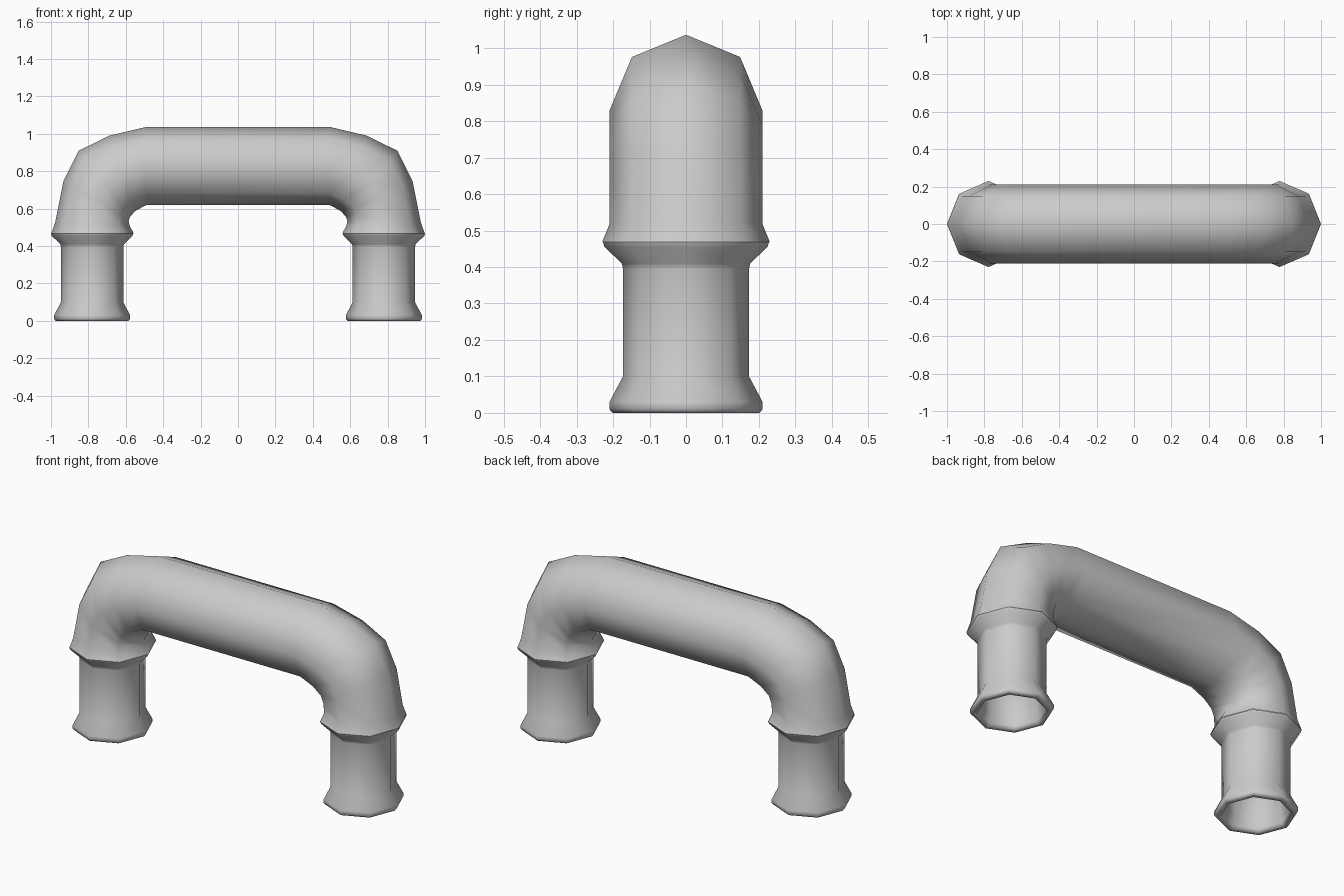
import bpy, bmesh, math
from mathutils import Vector

cube = bpy.data.objects.get("Cube")
if cube:
    bpy.data.objects.remove(cube)

SIDES = 8
LEG_X = 0.78

grey = bpy.data.materials.new("plain grey")
grey.use_nodes = True
colour = (0.6, 0.6, 0.6, 1)
grey.diffuse_color = colour
grey.node_tree.nodes["Principled BSDF"].inputs["Base Color"].default_value = colour


def ring(outer, inner, depth):
    """Eight-sided section spanning outer to inner (x, z), depth as y radius."""
    o, i = Vector((outer[0], 0, outer[1])), Vector((inner[0], 0, inner[1]))
    mid, half = (o + i) / 2, (o - i) / 2
    points = []
    for k in range(SIDES):
        a = math.tau * k / SIDES
        points.append(mid + half * math.cos(a) + Vector((0, depth * math.sin(a), 0)))
    return points


def loft(name, rings, cap_end=False):
    """Skin a chain of rings into a smooth tube."""
    bm = bmesh.new()
    loops = [[bm.verts.new(p) for p in r] for r in rings]
    for a, b in zip(loops, loops[1:]):
        for k in range(SIDES):
            n = (k + 1) % SIDES
            bm.faces.new((a[k], a[n], b[n], b[k]))
    if cap_end:
        bm.faces.new(loops[-1])
    for f in bm.faces:
        f.smooth = True
    bmesh.ops.recalc_face_normals(bm, faces=bm.faces)
    # An open tube must face away from its own axis
    first = loops[0][0]
    axis = sum((v.co for v in loops[0]), Vector()) / SIDES
    first.normal_update()
    if first.normal.dot(first.co - axis) < 0:
        bmesh.ops.reverse_faces(bm, faces=bm.faces)
    mesh = bpy.data.meshes.new(name)
    bm.to_mesh(mesh)
    bm.free()
    mesh.materials.append(grey)
    obj = bpy.data.objects.new(name, mesh)
    bpy.context.collection.objects.link(obj)
    return obj


# Handle bar with an elbow at each end, down to the collar edge
elbow = [
    ((0.49, 1.037), (0.49, 0.62), 0.21),
    ((0.69, 0.99), (0.55, 0.587), 0.21),
    ((0.853, 0.909), (0.578, 0.555), 0.21),
    ((0.933, 0.749), (0.585, 0.535), 0.21),
    ((0.978, 0.525), (0.58, 0.51), 0.21),
    ((0.998, 0.468), (0.558, 0.468), 0.23),
]
right_half = [[Vector((-p.x, p.y, p.z)) for p in ring(*e)] for e in reversed(elbow)]
left_half = [ring(*e) for e in elbow]
loft("bent_pipe", right_half + left_half)

# Legs: collar underside, neck, flared foot, then the hollow inside
leg_profile = [
    (0.22, 0.468), (0.216, 0.455), (0.17, 0.41), (0.167, 0.395),
    (0.167, 0.1), (0.203, 0.03), (0.203, 0.01), (0.195, 0.0),
    (0.172, 0.0), (0.168, 0.02), (0.155, 0.06), (0.155, 0.4),
]
for side, name in ((1, "left_leg"), (-1, "right_leg")):
    rings = []
    for r, z in leg_profile:
        x = side * LEG_X
        rings.append(ring((x + side * r, z), (x - side * r, z), r * 1.035))
    loft(name, rings, cap_end=True)
